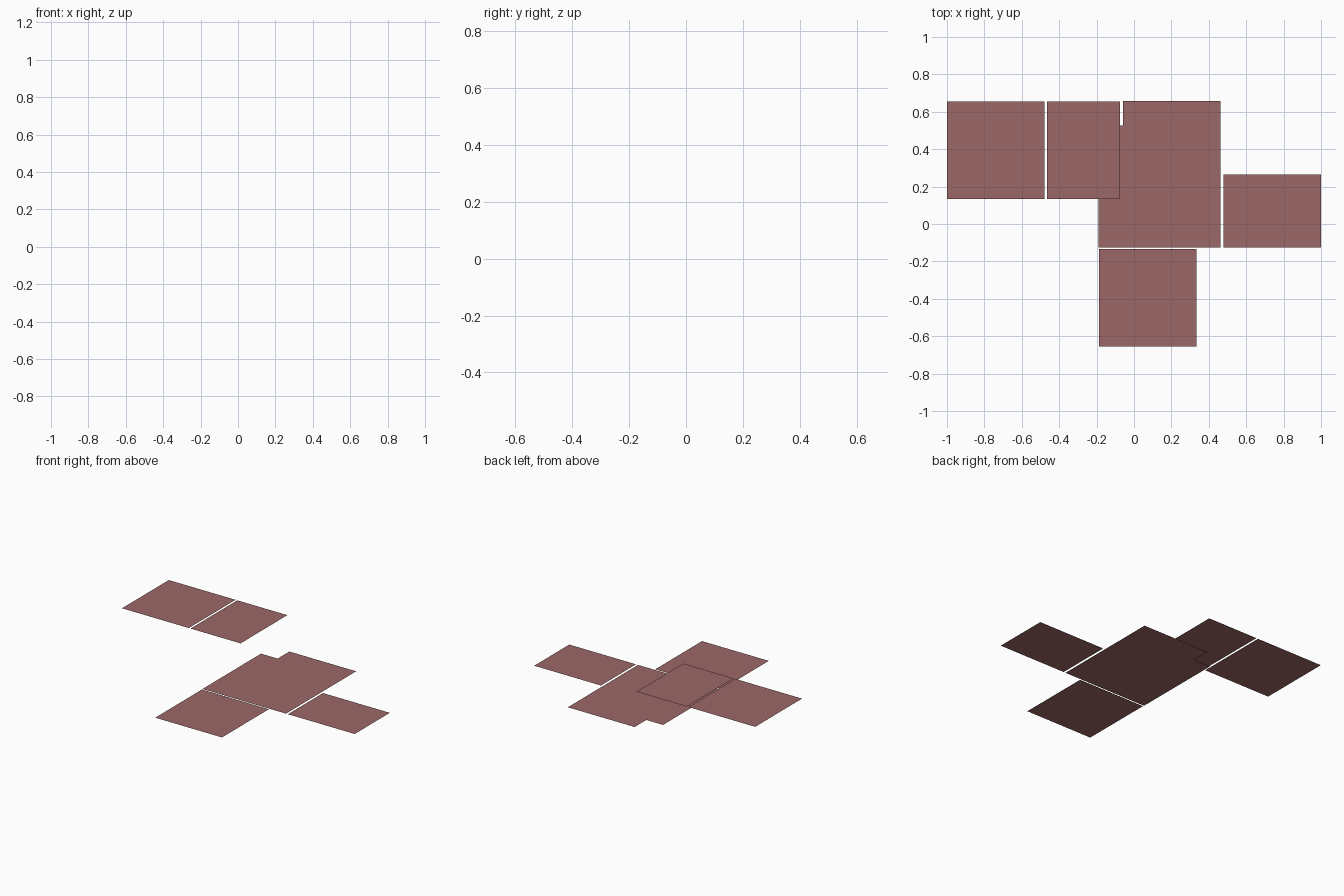
import bpy, bmesh

if "Cube" in bpy.data.objects:
    bpy.data.objects.remove(bpy.data.objects["Cube"])

CELL = 0.1304   # floor grid module
UPPER = 0.253   # height of the upper storey floor

mat = bpy.data.materials.new("floor_red")
mat.diffuse_color = (0.33, 0.14, 0.135, 1)
mat.use_nodes = True
mat.node_tree.nodes["Principled BSDF"].inputs["Base Color"].default_value = mat.diffuse_color


def floor(name, x, y, z, outline):
    """Flat single-sided floor: lower-left corner plus outline in grid cells."""
    bm = bmesh.new()
    bm.faces.new([bm.verts.new((x + i * CELL, y + j * CELL, z)) for i, j in outline])
    bm.normal_update()
    mesh = bpy.data.meshes.new(name)
    bm.to_mesh(mesh)
    bm.free()
    mesh.materials.append(mat)
    obj = bpy.data.objects.new(name, mesh)
    bpy.context.collection.objects.link(obj)


def rect(w, d):
    return [(0, 0), (w, 0), (w, d), (0, d)]


# Ground storey: main room with a notched back-left corner, plus two side rooms
floor("main_room_floor", -0.189, -0.126, 0,
      [(0, 0), (5, 0), (5, 6), (1, 6), (1, 5), (0, 5)])
floor("front_room_floor", -0.187, -0.656, 0, rect(4, 4))
floor("right_room_floor", 1 - 4 * CELL, -0.126, 0, rect(4, 3))

# Upper storey: two rooms side by side
floor("upper_left_floor", -1, 0.656 - 4 * CELL, UPPER, rect(4, 4))
floor("upper_middle_floor", -0.465, 0.656 - 4 * CELL, UPPER, rect(3, 4))
